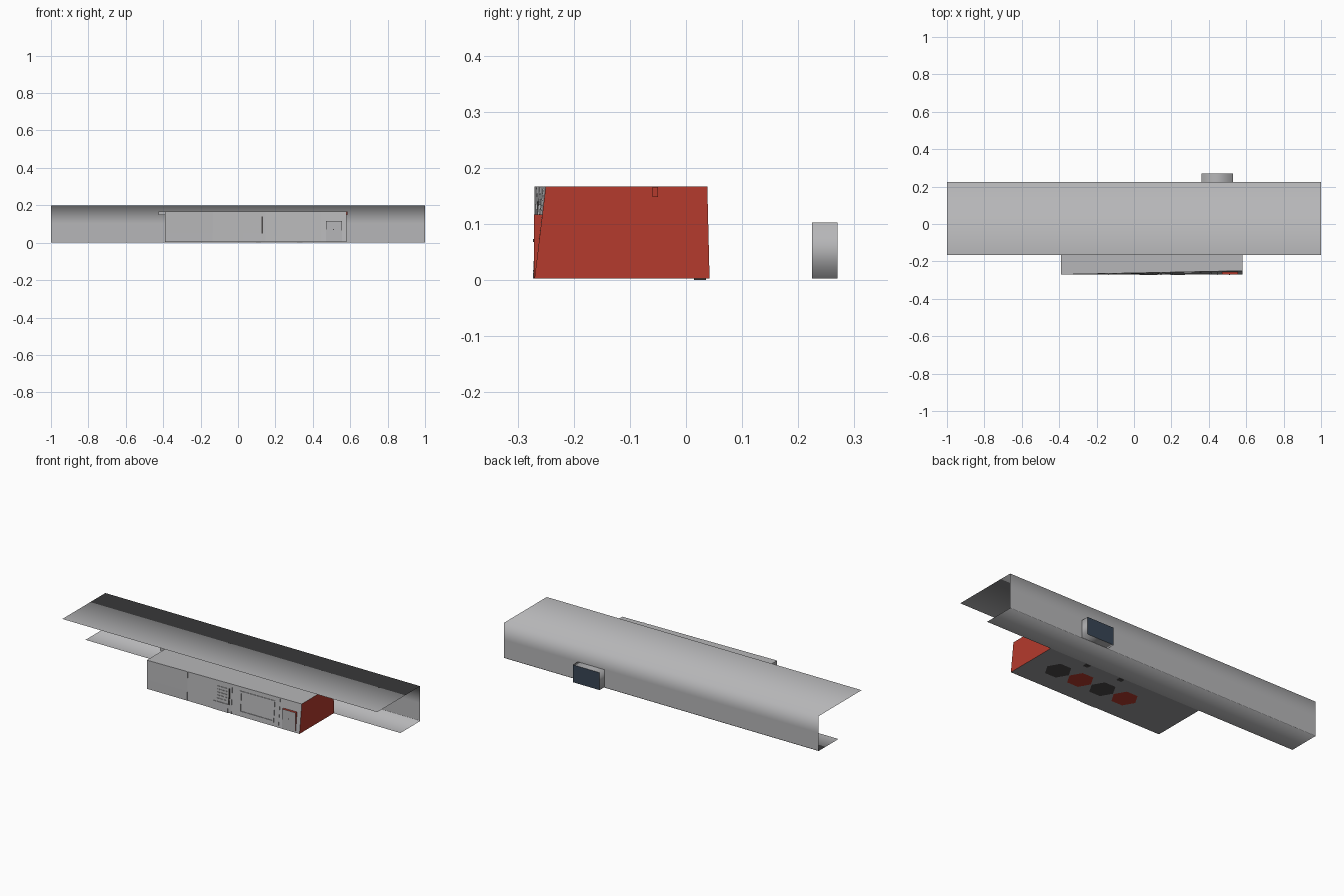
import bpy, bmesh, math

if "Cube" in bpy.data.objects:
    bpy.data.objects.remove(bpy.data.objects["Cube"])

def material(name, r, g, b):
    m = bpy.data.materials.new(name)
    m.diffuse_color = (r, g, b, 1)
    m.use_nodes = True
    m.node_tree.nodes["Principled BSDF"].inputs["Base Color"].default_value = m.diffuse_color
    return m

GREY = material("light grey", 0.47, 0.47, 0.48)
RED = material("red", 0.46, 0.043, 0.026)
FLOOR = material("floor grey", 0.32, 0.32, 0.33)
DARK = material("charcoal", 0.07, 0.065, 0.065)
NAVY = material("navy glass", 0.04, 0.06, 0.09)

def finish(name, bm, mats, smooth=False):
    bmesh.ops.remove_doubles(bm, verts=bm.verts, dist=1e-5)
    me = bpy.data.meshes.new(name)
    bm.to_mesh(me)
    bm.free()
    for m in mats:
        me.materials.append(m)
    for p in me.polygons:
        p.use_smooth = smooth
    ob = bpy.data.objects.new(name, me)
    bpy.context.collection.objects.link(ob)
    return ob

def quad(bm, pts, mat=0):
    f = bm.faces.new([bm.verts.new(p) for p in pts])
    f.material_index = mat
    return f

def box(name, x0, x1, y0, y1, z0, z1, mats, rule=None):
    bm = bmesh.new()
    bmesh.ops.create_cube(bm, size=1)
    for v in bm.verts:
        v.co = (x1 if v.co.x > 0 else x0, y1 if v.co.y > 0 else y0, z1 if v.co.z > 0 else z0)
    bm.normal_update()
    if rule:
        for f in bm.faces:
            f.material_index = rule(f.normal)
    return finish(name, bm, mats)

# Corridor shell: ceiling, back wall with alcove opening, short floor
YB, YC, YF, H = 0.225, -0.165, 0.045, 0.2
AX0, AX1, AZ0, AZ1, AY = 0.36, 0.53, 0.003, 0.103, 0.27
bm = bmesh.new()
xs, zs = [-1, AX0, AX1, 1], [0, AZ0, AZ1, H]
for i in range(3):
    a, b = xs[i], xs[i + 1]
    quad(bm, [(a, YC, H), (b, YC, H), (b, YB, H), (a, YB, H)])
    quad(bm, [(a, YB, 0), (b, YB, 0), (b, YF, 0), (a, YF, 0)])
    for j in range(3):
        if (i, j) != (1, 1):
            c, d = zs[j], zs[j + 1]
            quad(bm, [(a, YB, d), (b, YB, d), (b, YB, c), (a, YB, c)])
finish("corridor_shell", bm, [GREY], True)

# Alcove sides behind the back wall
bm = bmesh.new()
ring = [(AX0, AZ0), (AX0, AZ1), (AX1, AZ1), (AX1, AZ0)]
for k in range(4):
    (a, c), (b, d) = ring[k], ring[(k + 1) % 4]
    quad(bm, [(a, YB, c), (a, AY, c), (b, AY, d), (b, YB, d)])
bmesh.ops.recalc_face_normals(bm, faces=bm.faces)
finish("alcove_sides", bm, [GREY], True)
bm = bmesh.new()
quad(bm, [(AX1, AY, AZ0), (AX0, AY, AZ0), (AX0, AY, AZ1), (AX1, AY, AZ1)])
finish("alcove_window", bm, [NAVY])

# Room: front wall twists, leaning back towards the right end
X0, X1, Z0, Z1 = -0.39, 0.58, 0.003, 0.167

def front_y(x, z):
    return -0.27 + 0.02 * (x - X0) / (X1 - X0) * (z - Z0) / (Z1 - Z0)

def back_y(z):
    return 0.042 - 0.004 * (z - Z0) / (Z1 - Z0)

bm = bmesh.new()
xs, zs = [X0, -0.135, 0.145, 0.445, X1], [Z0, 0.055, 0.11, Z1]
for a, b in zip(xs, xs[1:]):
    for c, d in zip(zs, zs[1:]):
        quad(bm, [(a, front_y(a, c), c), (b, front_y(b, c), c), (b, front_y(b, d), d), (a, front_y(a, d), d)])
        quad(bm, [(b, back_y(c), c), (a, back_y(c), c), (a, back_y(d), d), (b, back_y(d), d)])
    quad(bm, [(a, front_y(a, Z1), Z1), (b, front_y(b, Z1), Z1), (b, back_y(Z1), Z1), (a, back_y(Z1), Z1)])
    quad(bm, [(a, back_y(Z0), Z0), (b, back_y(Z0), Z0), (b, front_y(b, Z0), Z0), (a, front_y(a, Z0), Z0)], 2)
for c, d in zip(zs, zs[1:]):
    quad(bm, [(X1, front_y(X1, c), c), (X1, back_y(c), c), (X1, back_y(d), d), (X1, front_y(X1, d), d)], 1)
    quad(bm, [(X0, back_y(c), c), (X0, front_y(X0, c), c), (X0, front_y(X0, d), d), (X0, back_y(d), d)],
         1 if d < 0.06 else 0)
finish("room", bm, [GREY, RED, FLOOR])

# Thin plates that follow the front wall
def plate(name, x0, x1, z0, z1, t=0.003, mat=GREY):
    ob = box(name, x0, x1, 0, 1, z0, z1, [mat])
    for v in ob.data.vertices:
        v.co.y = front_y(v.co.x, v.co.z) + (0.001 if v.co.y > 0.5 else -t)
    return ob

for k, x in enumerate((-0.135, 0.145, 0.445)):
    plate(f"wall_seam_{k}", x - 0.002, x + 0.002, Z0, Z1, 0.002)
plate("wall_handle", 0.126, 0.133, 0.05, 0.14, 0.004, DARK)
plate("low_cabinet", 0.03, 0.125, Z0, 0.05, 0.003)
for r in range(5):
    for c in range(3):
        plate(f"vent_{r}_{c}", 0.055 + c * 0.022, 0.070 + c * 0.022, 0.065 + r * 0.017, 0.069 + r * 0.017)

# Large framed screen
sx0, sx1, sz0, sz1, w = 0.195, 0.415, 0.023, 0.144, 0.01
plate("screen_frame_bottom", sx0, sx1, sz0, sz0 + w)
plate("screen_frame_top", sx0, sx1, sz1 - w, sz1)
plate("screen_frame_left", sx0, sx0 + w, sz0 + w, sz1 - w)
plate("screen_frame_right", sx1 - w, sx1, sz0 + w, sz1 - w)

# Door: grey front, red reveal
box("door", 0.47, 0.555, -0.2705, -0.252, Z0, 0.117, [GREY, RED], lambda n: 0 if n.y < -0.5 else 1)
box("door_knob", 0.509, 0.514, -0.2725, -0.27, 0.068, 0.073, [DARK])

# End ducts near the room ceiling
box("left_duct", -0.425, X0, -0.10, 0.0, 0.147, 0.166, [GREY])
box("right_duct", X1, 0.585, -0.06, -0.05, 0.148, 0.166, [RED])

# Hexagons under the room floor, alternating colour
for k in range(4):
    bm = bmesh.new()
    vs = [bm.verts.new((0.41 - 0.145 * k + 0.07 * math.cos(i * math.pi / 3),
                        -0.104 + 0.07 * math.sin(i * math.pi / 3), 0.0015)) for i in range(6)]
    bm.faces.new(vs[::-1])
    finish(f"floor_hexagon_{k}", bm, [RED if k % 2 else DARK])

# Small feet at the rear of the room
for k, x in enumerate((0.33, 0.11)):
    box(f"foot_{k}", x - 0.014, x + 0.014, 0.014, 0.036, 0.0005, 0.004, [DARK])
